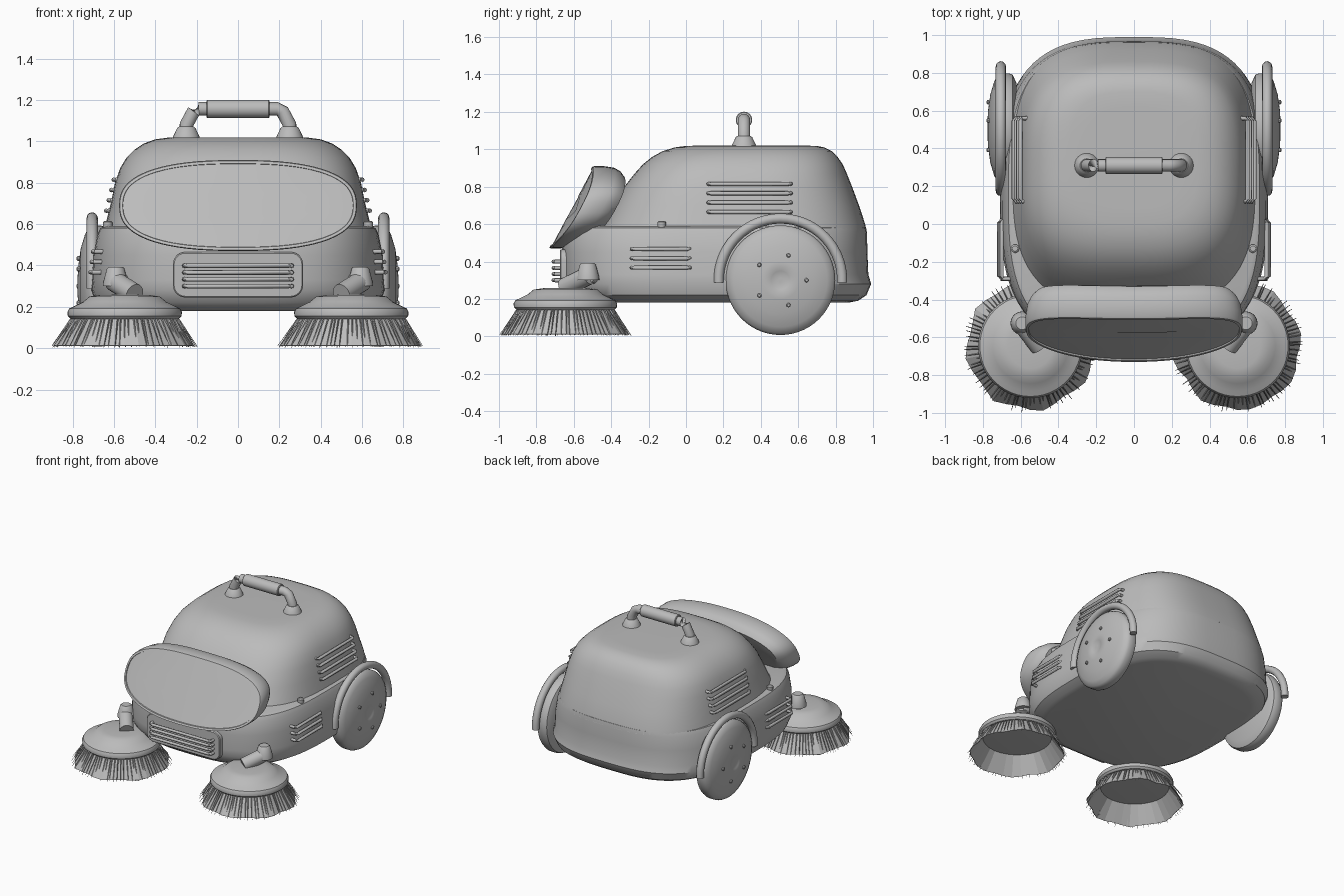
import bpy, bmesh, math, random
from math import sin, cos, pi, radians
from mathutils import Vector

if "Cube" in bpy.data.objects:
    bpy.data.objects.remove(bpy.data.objects["Cube"], do_unlink=True)
random.seed(4)

grey = bpy.data.materials.new("plain_grey")
grey.use_nodes = True
GREY = (0.5, 0.5, 0.5, 1)
grey.diffuse_color = GREY
grey.node_tree.nodes["Principled BSDF"].inputs["Base Color"].default_value = GREY


def finish(name, bm, smooth=35):
    bmesh.ops.recalc_face_normals(bm, faces=bm.faces)
    mesh = bpy.data.meshes.new(name)
    bm.to_mesh(mesh)
    bm.free()
    mesh.materials.append(grey)
    ob = bpy.data.objects.new(name, mesh)
    bpy.context.collection.objects.link(ob)
    if smooth:
        bpy.ops.object.select_all(action='DESELECT')
        ob.select_set(True)
        bpy.context.view_layer.objects.active = ob
        bpy.ops.object.shade_smooth_by_angle(angle=radians(smooth))
    return ob


def skin(bm, rings, caps=True):
    """Bridge equal-length rings of points into a surface."""
    loops = [[bm.verts.new(p) for p in r] for r in rings]
    n = len(loops[0])
    for a, b in zip(loops, loops[1:]):
        for i in range(n):
            j = (i + 1) % n
            bm.faces.new((a[i], a[j], b[j], b[i]))
    if caps:
        bm.faces.new(loops[0])
        bm.faces.new(loops[-1])


def squircle(a, e):
    c, s = cos(a), sin(a)
    return (math.copysign(abs(c) ** (2 / e), c), math.copysign(abs(s) ** (2 / e), s))


def body(name, sections, e, n=80):
    bm = bmesh.new()
    rings = []
    for z, w, front, back in sections:
        mid, half = (front + back) / 2, (back - front) / 2
        pts = [squircle(2 * pi * i / n, e) for i in range(n)]
        rings.append([(w * x, mid + half * y, z) for x, y in pts])
    skin(bm, rings)
    return finish(name, bm)


def lathe(name, profile, centre, axis=(0, 0, 1), n=40, smooth=35):
    """Revolve (radius, height) pairs round an axis through centre."""
    bm = bmesh.new()
    q = Vector((0, 0, 1)).rotation_difference(Vector(axis))
    skin(bm, [[Vector(centre) + q @ Vector((r * cos(2 * pi * i / n), r * sin(2 * pi * i / n), h))
               for i in range(n)] for r, h in profile])
    return finish(name, bm, smooth)


def tube(name, points, r, n=12):
    """Round tube along a path."""
    bm = bmesh.new()
    pts = [Vector(p) for p in points]
    rings = []
    for i, p in enumerate(pts):
        t = (pts[min(i + 1, len(pts) - 1)] - pts[max(i - 1, 0)]).normalized()
        ref = Vector((1, 0, 0)) if abs(t.x) < 0.8 else Vector((0, 0, 1))
        u = t.cross(ref).normalized()
        v = t.cross(u)
        rings.append([p + r * (cos(2 * pi * k / n) * u + sin(2 * pi * k / n) * v) for k in range(n)])
    skin(bm, rings)
    return finish(name, bm, 50)


# Lower hull and rounded upper cover
body("lower_hull", [(.18, .60, -.55, .87), (.19, .64, -.59, .92), (.22, .69, -.63, .965),
                    (.28, .71, -.66, .99), (.33, .705, -.665, .975), (.45, .70, -.665, .97),
                    (.55, .68, -.66, .968), (.58, .665, -.645, .963), (.59, .645, -.62, .95)], 3.0)
body("upper_cover", [(.55, .65, -.47, .968), (.60, .64, -.44, .958), (.70, .615, -.39, .925),
                     (.80, .595, -.33, .888), (.87, .57, -.275, .86), (.92, .54, -.23, .838),
                     (.96, .50, -.18, .81), (.99, .455, -.125, .78), (1.01, .40, -.06, .74),
                     (1.018, .34, 0, .70), (1.02, .25, .08, .62)], 3.0)


# Curved visor, with a rounded back and a recessed pane
def visor_ring(scale, back, n=72):
    ring = []
    for i in range(n):
        x, z = squircle(2 * pi * i / n, 2.5)
        x, z = .575 * scale * x, .69 + (.22 - .575 * (1 - scale)) * z
        ring.append((x, -.73 + .53 * (z - .475) + .17 * x * x + back, z))
    return ring


bm = bmesh.new()
skin(bm, [visor_ring(s, b) for s, b in [(.90, .20), (.95, .165), (.985, .12), (1, .06), (1, .01),
                                      (.993, 0), (.97, 0), (.967, .008), (.72, .008)]])
finish("visor", bm, 40)

# Front grille plate with bars
bm = bmesh.new()
rings = []
for y, k in [(-.60, 0), (-.668, 0), (-.674, .006)]:
    ring = []
    for q, (sx, sz) in enumerate([(1, 1), (-1, 1), (-1, -1), (1, -1)]):
        for s in range(7):
            a = (q + s / 6) * pi / 2
            ring.append((sx * .255 + (.06 - k) * cos(a), y, .355 + sz * .05 + (.06 - k) * sin(a)))
    rings.append(ring)
skin(bm, rings)
finish("grille_plate", bm)
for i in range(4):
    z = .30 + i * .033
    tube(f"grille_bar_{i + 1}", [(-.26, -.67, z), (-.258, -.70, z), (-.245, -.708, z),
                                (.245, -.708, z), (.258, -.70, z), (.26, -.67, z)], .011, 8)

# Carrying handle
tube("handle_frame", [(-.25, .31, 1.03), (-.25, .31, 1.08), (-.215, .31, 1.145), (-.19, .31, 1.157),
                      (.19, .31, 1.157), (.215, .31, 1.145), (.25, .31, 1.08), (.25, .31, 1.03)], .033, 16)
lathe("handle_grip", [(.04, -.152), (.044, -.148), (.044, .148), (.04, .152)], (0, .31, 1.157), (1, 0, 0), 24)

for side, s in (("left", 1), ("right", -1)):
    # Handle foot
    lathe(f"{side}_handle_foot", [(.066, 0), (.062, .012), (.044, .05), (.036, .056)], (s * .25, .31, 1.015), n=24)

    # Domed wheel, hub bolts and arched fender tube
    lathe(f"{side}_wheel", [(.24, 0), (.285, .02), (.293, .04), (.293, .08), (.283, .10), (.25, .118),
                            (.18, .139), (.10, .150), (.055, .153), (.05, .150), (.01, .150)],
          (s * .622, .505, .3), (s, 0, 0), 56)
    for i in range(5):
        a = 2 * pi * i / 5
        lathe(f"{side}_wheel_bolt_{i + 1}", [(.012, 0), (.012, .014), (.007, .018)],
              (s * .762, .505 + .14 * cos(a), .3 + .14 * sin(a)), (s, 0, 0), 10)
    arc = [radians(-2 + 184 * i / 28) for i in range(29)]
    tube(f"{side}_fender", [(s * .705, .505 + .33 * cos(a), .3 + .33 * sin(a)) for a in arc], .027)

    # Side vents with ends bent into the shell
    def vent(name, y0, y1, x, z):
        tube(name, [(s * (x - .05), y0, z), (s * (x - .01), y0, z), (s * x, y0 + .012, z),
                    (s * x, y1 - .012, z), (s * (x - .01), y1, z), (s * (x - .05), y1, z)], .011, 8)
    for i in range(4):
        vent(f"{side}_upper_vent_{i + 1}", .12, .56, .637 - .012 * i, .665 + .05 * i)
    for i in range(3):
        vent(f"{side}_lower_vent_{i + 1}", -.29, .02, .713 - .006 * i, .367 + .05 * i)

    # Small latch knob
    lathe(f"{side}_latch", [(.017, 0), (.023, .02), (.023, .04), (.015, .046)], (s * .63, -.13, .57), n=16)

    # Brush mount: tapered post and tilted arm
    lathe(f"{side}_brush_post", [(.062, 0), (.06, .02), (.042, .085), (.034, .092)], (s * .592, -.525, .30), n=24)
    tube(f"{side}_brush_arm", [(s * .50, -.65, .262), (s * .60, -.52, .325)], .05, 20)
    tube(f"{side}_brush_axle", [(s * .592, -.525, .32), (s * .48, -.45, .32)], .04, 16)

    # Brush cap
    cx, cy = s * .548, -.645
    lathe(f"{side}_brush_cap", [(.23, .14), (.262, .142), (.275, .155), (.277, .175), (.268, .192), (.24, .205),
                                (.20, .225), (.17, .25), (.12, .257), (.04, .259)], (cx, cy, 0), n=48)
    # Flared skirt of wavy flat panels
    bm = bmesh.new()
    n = 32
    wave = [.335 + .012 * sin(i * pi / 2) + random.uniform(-.006, .006) for i in range(n)]
    rings = []
    for t in (0, 1):
        ring = []
        for i in range(n):
            a, r = 2 * pi * i / n, .245 + t * (wave[i] - .245)
            ring.append((cx + r * cos(a), cy + r * sin(a), .15 - .137 * t))
        rings.append(ring)
    skin(bm, rings, caps=False)
    skirt = finish(f"{side}_brush_skirt", bm, 0)
    wall = skirt.modifiers.new("thin_wall", 'SOLIDIFY')
    wall.thickness = .004
    # Loose bristles round the skirt
    bm = bmesh.new()
    for i in range(84):
        a = 2 * pi * (i + random.uniform(-.3, .3)) / 84
        out, flat = Vector((cos(a), sin(a), 0)), Vector((-sin(a), cos(a), 0))
        top = Vector((cx, cy, .14)) + out * .26
        tip = Vector((cx, cy, random.uniform(.003, .012))) + out * random.uniform(.33, .356)
        skin(bm, [[p + flat * w, p - flat * w, p + out * w * 1.5]
                  for p, w in ((top, .004), (tip, .0015))])
    finish(f"{side}_brush_bristles", bm, 0)
